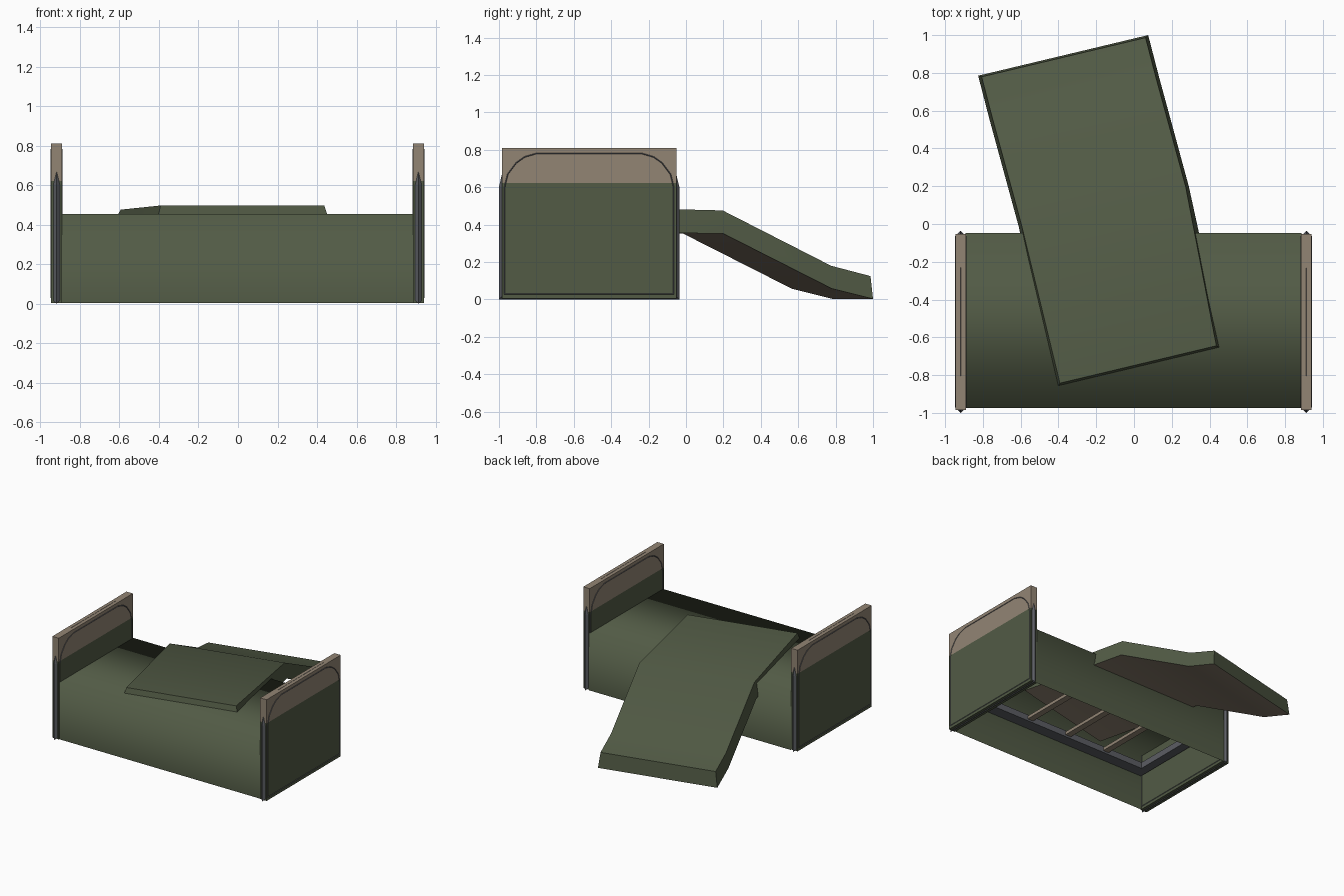
import bpy, bmesh, math
from mathutils import Vector

if "Cube" in bpy.data.objects:
    bpy.data.objects.remove(bpy.data.objects["Cube"])


def material(name, rgb):
    m = bpy.data.materials.new(name)
    m.diffuse_color = (*rgb, 1)
    m.use_nodes = True
    m.node_tree.nodes["Principled BSDF"].inputs["Base Color"].default_value = m.diffuse_color
    return m


GREEN = material("olive_cloth", (0.084, 0.104, 0.060))
TAN = material("tan_wood", (0.29, 0.235, 0.175))
STEEL = material("grey_steel", (0.105, 0.11, 0.125))


def finish(bm, name, mats, smooth=False):
    bmesh.ops.recalc_face_normals(bm, faces=bm.faces)
    me = bpy.data.meshes.new(name)
    for f in bm.faces:
        f.smooth = smooth
    bm.to_mesh(me)
    bm.free()
    for m in mats:
        me.materials.append(m)
    ob = bpy.data.objects.new(name, me)
    bpy.context.collection.objects.link(ob)
    return ob


def box_bm(x0, x1, y0, y1, z0, z1):
    bm = bmesh.new()
    bmesh.ops.create_cube(bm, size=1)
    for v in bm.verts:
        v.co = Vector(((x0 + x1) / 2 + v.co.x * (x1 - x0),
                       (y0 + y1) / 2 + v.co.y * (y1 - y0),
                       (z0 + z1) / 2 + v.co.z * (z1 - z0)))
    return bm


def box(name, mat, *dims):
    return finish(box_bm(*dims), name, [mat])


YC = -0.518  # middle of the bed in y

# end boards: wood slab with the blanket colour on its lower part
for side, x in (("left", -0.9175), ("right", 0.9125)):
    bm = box_bm(x - 0.028, x + 0.028, YC - 0.466, YC + 0.466, 0.005, 0.81)
    bmesh.ops.bisect_plane(bm, geom=bm.verts[:] + bm.edges[:] + bm.faces[:],
                           plane_co=(0, 0, 0.622), plane_no=(0, 0, 1))
    for f in bm.faces:
        f.material_index = 0 if f.calc_center_median().z < 0.62 else 1
    finish(bm, side + "_end_board", [GREEN, TAN])

    # diamond-section steel hoop showing through the board
    half = [(0.452, 0.03), (0.452, 0.60), (0.435, 0.67), (0.39, 0.73),
            (0.345, 0.762), (0.28, 0.781)]
    path = half + [(-y, z) for y, z in reversed(half)]
    bm = bmesh.new()
    rings = []
    n = len(path)
    for i, (y, z) in enumerate(path):
        p = Vector((y, z))
        a = (p - Vector(path[i - 1])).normalized()
        b = (Vector(path[(i + 1) % n]) - p).normalized()
        t = (a + b).normalized()
        r = 0.030 / max(t.dot(a), 0.5)
        ny, nz = -t.y * r, t.x * r
        rings.append([bm.verts.new(c) for c in (
            (x - 0.031, YC + y, z), (x, YC + y + ny, z + nz),
            (x + 0.031, YC + y, z), (x, YC + y - ny, z - nz))])
    for i in range(n):
        q, s = rings[i], rings[(i + 1) % n]
        for k in range(4):
            bm.faces.new((q[k], q[(k + 1) % 4], s[(k + 1) % 4], s[k]))
    finish(bm, side + "_steel_hoop", [STEEL])

# blanket shell: front, top and back, open underneath
bm = bmesh.new()
prof = [(-0.975, 0.003), (-0.975, 0.455), (-0.047, 0.455), (-0.047, 0.003)]
rows = [[bm.verts.new((x, y, z)) for y, z in prof] for x in (-0.892, 0.888)]
for k in range(3):
    bm.faces.new((rows[0][k], rows[0][k + 1], rows[1][k + 1], rows[1][k]))
blanket = finish(bm, "blanket", [GREEN], True)
# make sure the open shell faces outwards
if blanket.data.polygons[1].normal.z < 0:
    blanket.data.flip_normals()

# steel bed frame and slats under the blanket
for side, y in (("front", -0.925), ("back", -0.105)):
    box(side + "_rail", STEEL, -0.88, 0.88, y - 0.045, y + 0.045, 0.28, 0.33)
for side, x in (("left", -0.845), ("right", 0.845)):
    box(side + "_cross_rail", STEEL, x - 0.035, x + 0.035, -0.88, -0.15, 0.28, 0.33)
for i in range(4):
    x = 0.61 - 0.36 * i
    box("slat_%d" % i, TAN, x - 0.025, x + 0.025, -0.88, -0.15, 0.295, 0.32)

# thick quilt sliding off the back: right edge x, y, bottom z, top z
stations = [(0.48, -0.67, 0.365, 0.497), (0.29, 0.20, 0.352, 0.476),
            (0.132, 0.78, 0.058, 0.18), (0.075, 1.0, 0.003, 0.125)]
across = Vector((0.90, 0.215, 0))
along = Vector((-0.23, 0.97, 0))
bm = bmesh.new()
rings = []
for i, (x, y, zb, zt) in enumerate(stations):
    right = Vector((x, y, 0))
    left = right - across
    shift = along * (0.035 if i == 0 else -0.01 if i == 3 else 0)
    inset = across * (0.04 if i == 0 else 0.018)
    rings.append([bm.verts.new(c) for c in (
        left + Vector((0, 0, zb)), left + inset + shift + Vector((0, 0, zt)),
        right - inset + shift + Vector((0, 0, zt)), right + Vector((0, 0, zb)))])
for q, s in zip(rings, rings[1:]):
    for k in range(4):
        f = bm.faces.new((q[k], q[(k + 1) % 4], s[(k + 1) % 4], s[k]))
        f.material_index = 1 if k == 3 else 0
bm.faces.new(rings[0])
bm.faces.new(rings[-1])
quilt = finish(bm, "quilt", [GREEN, TAN])
bpy.context.view_layer.objects.active = quilt
quilt.select_set(True)
bpy.ops.object.shade_smooth_by_angle(angle=math.radians(40))
